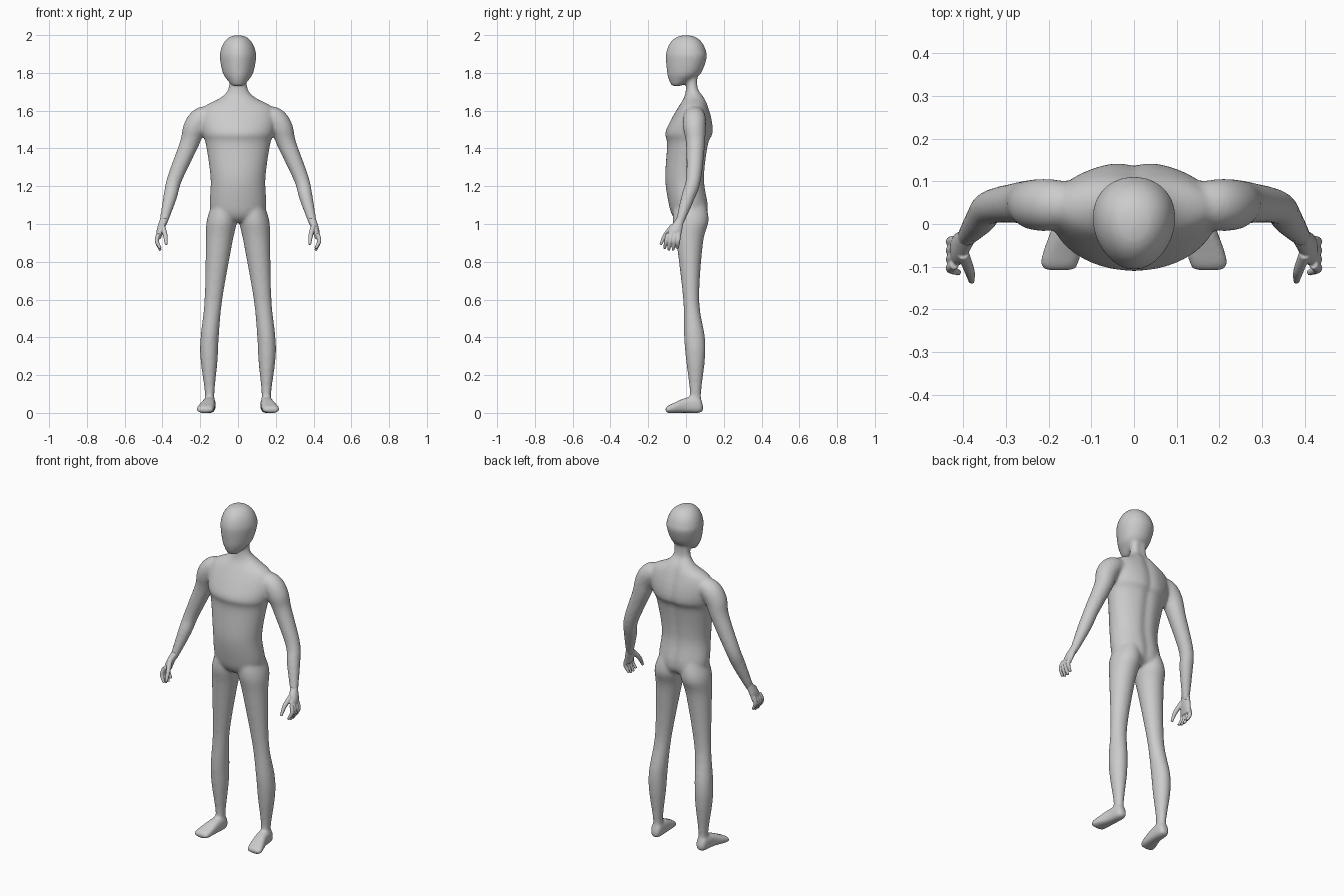
import bpy, bmesh, math
from mathutils import Vector

cube = bpy.data.objects.get("Cube")
if cube:
    bpy.data.objects.remove(cube)

GREY = (.6, .6, .6, 1)
skin = bpy.data.materials.new("light_grey")
skin.use_nodes = True
skin.diffuse_color = GREY
skin.node_tree.nodes["Principled BSDF"].inputs["Base Color"].default_value = GREY


def refine(rows, steps=6):
    """Smooth spline through rows of numbers."""
    out = []
    last = len(rows) - 1
    for i in range(last):
        before, start, end, after = (rows[min(max(j, 0), last)] for j in range(i - 1, i + 3))
        for step in range(steps):
            t = step / steps
            row = []
            for a, b, c, d in zip(before, start, end, after):
                tangent_in, tangent_out = (c - a) / 2, (d - b) / 2
                ease = t * t * (3 - 2 * t)
                row.append(b + ease * (c - b) + t * (1 - t) * ((1 - t) * tangent_in - t * tangent_out))
            out.append(row)
    return out + [rows[-1]]


def circle(count):
    angles = [math.tau * k / count for k in range(count)]
    return [(math.cos(a), math.sin(a)) for a in angles]


def bridge(bm, rings):
    """Join closed rings of points and cap both ends."""
    loops = [[bm.verts.new(point) for point in ring] for ring in rings]
    faces = [bm.faces.new(loops[0]), bm.faces.new(loops[-1])]
    for low, high in zip(loops, loops[1:]):
        for k in range(len(low)):
            faces.append(bm.faces.new((low[k - 1], low[k], high[k], high[k - 1])))
    bmesh.ops.recalc_face_normals(bm, faces=faces)


def loft(bm, rows, side=1, power=2, egg=0, groove=0, along_y=False):
    """Rows hold station, half width, low, high and an optional centre x."""
    rings = []
    for station, half, low, high, *centre in refine(rows):
        ring = []
        for c, s in circle(48):
            u = math.copysign(abs(c) ** (2 / power), c) * half * (1 + egg * s)
            v = math.copysign(abs(s) ** (2 / power), s) * (high - low) / 2 + (high + low) / 2
            if s > 0:
                v -= groove * math.exp(-(u / .025) ** 2)
            x = side * (sum(centre) + u)
            ring.append((x, station, v) if along_y else (x, v, station))
        rings.append(ring)
    bridge(bm, rings)


def tube(bm, rows, side=1):
    """Rows hold x, y, z and radius along a limb."""
    rows = refine(rows)
    rings = []
    for i, (*point, radius) in enumerate(rows):
        ahead, behind = rows[min(i + 1, len(rows) - 1)], rows[max(i - 1, 0)]
        along = (Vector(ahead[:3]) - Vector(behind[:3])).normalized()
        across = along.cross(Vector((0, 1, 0))).normalized()
        up = along.cross(across)
        ring = [Vector(point) + radius * (c * across + s * up) for c, s in circle(24)]
        rings.append([(side * p.x, p.y, p.z) for p in ring])
    bridge(bm, rings)


def finish(bm, name, voxel, smoothing):
    """Fuse the overlapping volumes into one smooth surface."""
    mesh = bpy.data.meshes.new(name)
    bm.to_mesh(mesh)
    bm.free()
    mesh.materials.append(skin)
    mesh.shade_smooth()
    part = bpy.data.objects.new(name, mesh)
    bpy.context.collection.objects.link(part)
    fuse = part.modifiers.new("fuse", 'REMESH')
    fuse.mode = 'VOXEL'
    fuse.voxel_size = voxel
    fuse.use_smooth_shade = True
    soften = part.modifiers.new("soften", 'SMOOTH')
    soften.factor = .5
    soften.iterations = smoothing


body = bmesh.new()

# neck, chest, waist and pelvis
loft(body, [
    (1.8, .05, 0, .07), (1.72, .05, 0, .07), (1.67, .09, -.01, .1), (1.62, .18, -.04, .12),
    (1.55, .2, -.08, .14), (1.48, .19, -.11, .145), (1.42, .17, -.1, .12), (1.24, .145, -.11, .1),
    (1.1, .15, -.09, .12), (1.04, .13, -.07, .11), (1.01, .07, -.04, .07)], groove=.01)

# domed head tapering to the chin
dome = [math.cos(math.radians(a)) ** .85 for a in range(85, -1, -17)]
crown = [math.sin(math.radians(a)) for a in range(85, -1, -17)]
head = [(1.88 + .12 * rise, .096 * r, -.107 * r, .11 * r) for r, rise in zip(dome, crown)]
loft(body, head + [(1.8, .08, -.1, .08), (1.76, .055, -.09, .03), (1.73, .03, -.075, -.03)], egg=.12)

for side in (1, -1):
    # leg
    loft(body, [
        (1.12, .06, -.06, .1, .07), (1.02, .08, -.07, .12, .085), (.9, .07, -.05, .09, .1),
        (.6, .047, -.015, .07, .13), (.4, .048, -.01, .1, .15), (.28, .045, 0, .1, .153),
        (.1, .025, .02, .08, .15), (.02, .03, 0, .09, .15)], side)
    # foot
    loft(body, [
        (.09, .015, .01, .04, .15), (.07, .03, 0, .08, .15), (0, .035, 0, .08, .155),
        (-.07, .045, 0, .05, .17), (-.1, .043, 0, .035, .175), (-.11, .03, .01, .025, .175)],
        side, power=2.8, along_y=True)
    # shoulder and arm
    tube(body, [
        (.13, .045, 1.57, .05), (.19, .045, 1.56, .06), (.23, .045, 1.51, .06), (.26, .05, 1.42, .05),
        (.335, .04, 1.24, .04), (.36, .01, 1.14, .036), (.4, -.04, .99, .02)], side)

finish(body, "body", .008, 10)

for side, name in ((1, "left_hand"), (-1, "right_hand")):
    hand = bmesh.new()
    # palm
    loft(hand, [(1.03, .021, -.05, -.01, .39), (.97, .02, -.09, -.02, .41), (.92, .01, -.1, -.03, .42)], side)
    # curled fingers
    for finger in range(4):
        y = -.095 + .019 * finger
        tip = .855 + .01 * abs(finger - 1.5)
        tube(hand, [(.42, y, .95, .011), (.43, 1.1 * y, .91, .011), (.41, 1.2 * y, tip, .007)], side)
    # thumb
    tube(hand, [(.4, -.07, .99, .014), (.385, -.11, .94, .012), (.38, -.135, .89, .007)], side)
    finish(hand, name, .003, 5)
